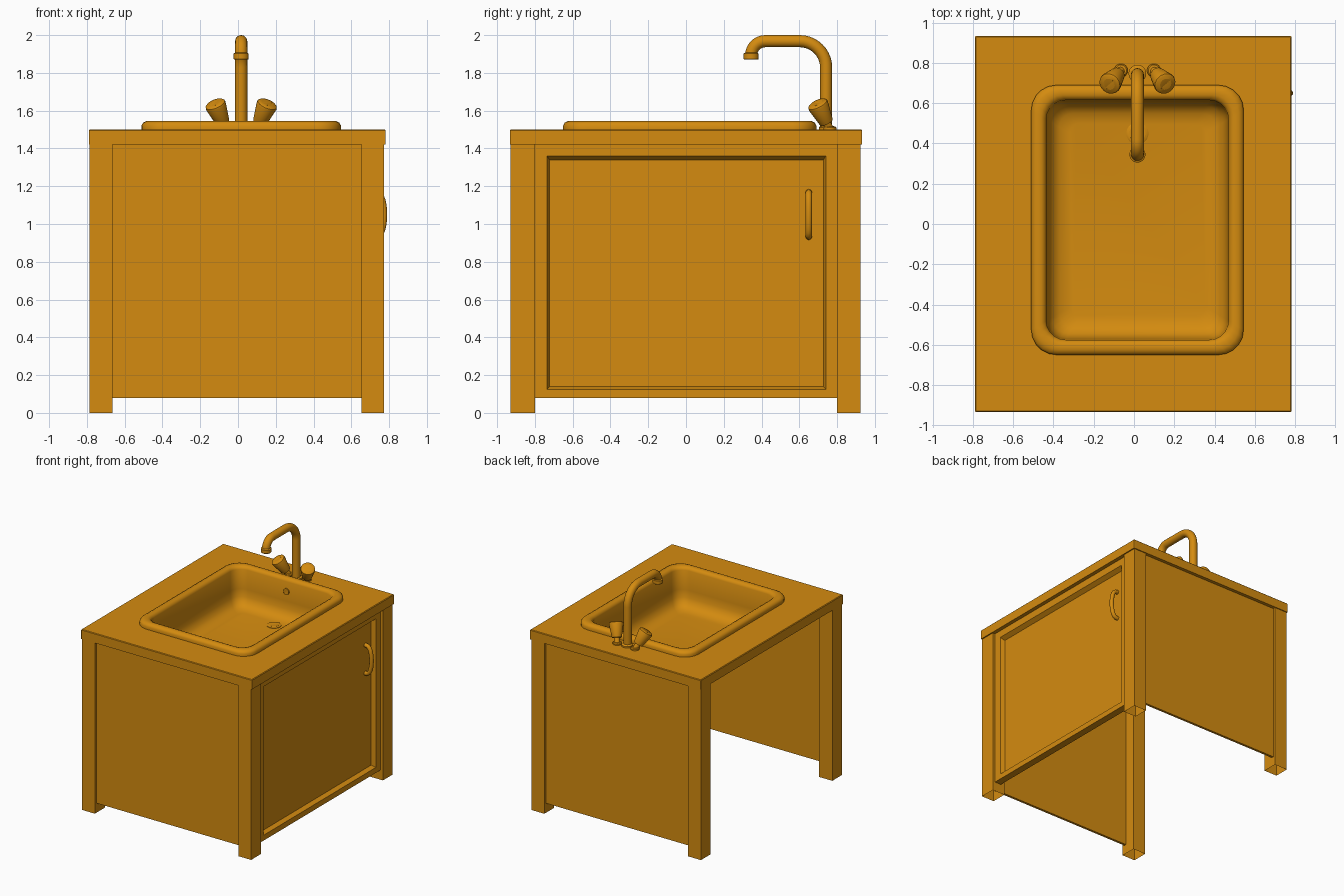
import bpy, bmesh
from math import sin, cos, pi, radians
from mathutils import Vector

cube = bpy.data.objects.get("Cube")
if cube:
    bpy.data.objects.remove(cube, do_unlink=True)

# Single colour
COLOR = (0.66, 0.26, 0.005, 1)
mat = bpy.data.materials.new("amber")
mat.use_nodes = True
mat.diffuse_color = COLOR
bsdf = next(n for n in mat.node_tree.nodes if n.type == 'BSDF_PRINCIPLED')
bsdf.inputs["Base Color"].default_value = COLOR


def finish(name, bm, smooth=False):
    bmesh.ops.recalc_face_normals(bm, faces=bm.faces)
    mesh = bpy.data.meshes.new(name)
    bm.to_mesh(mesh)
    bm.free()
    mesh.materials.append(mat)
    obj = bpy.data.objects.new(name, mesh)
    bpy.context.collection.objects.link(obj)
    if smooth:
        bpy.ops.object.select_all(action='DESELECT')
        obj.select_set(True)
        bpy.context.view_layer.objects.active = obj
        bpy.ops.object.shade_smooth_by_angle(angle=radians(40))
    return obj


def loft(name, rings, loop=False, smooth=False):
    """Skin a list of rings; cap the ends unless the rings form a loop."""
    bm = bmesh.new()
    rows = [[bm.verts.new(p) for p in ring] for ring in rings]
    n = len(rows[0])
    pairs = list(zip(rows, rows[1:]))
    if loop:
        pairs.append((rows[-1], rows[0]))
    else:
        bm.faces.new(rows[0])
        bm.faces.new(rows[-1])
    for a, b in pairs:
        for i in range(n):
            j = (i + 1) % n
            bm.faces.new((a[i], a[j], b[j], b[i]))
    return finish(name, bm, smooth)


def box(name, x0, x1, y0, y1, z0, z1, open_bottom=False):
    bm = bmesh.new()
    bmesh.ops.create_cube(bm, size=1)
    for v in bm.verts:
        v.co = (x1 if v.co.x > 0 else x0, y1 if v.co.y > 0 else y0,
                z1 if v.co.z > 0 else z0)
    if open_bottom:
        low = [f for f in bm.faces if all(v.co.z == z0 for v in f.verts)]
        low = low or [min(bm.faces, key=lambda f: f.calc_center_median().z)]
        bmesh.ops.delete(bm, geom=low, context='FACES_ONLY')
    return finish(name, bm)


def rounded_rect(cx, cy, hx, hy, r, z, steps=5):
    pts = []
    for k, (sx, sy) in enumerate(((1, 1), (-1, 1), (-1, -1), (1, -1))):
        for i in range(steps + 1):
            a = pi / 2 * (k + i / steps)
            pts.append((cx + sx * (hx - r) + r * cos(a),
                        cy + sy * (hy - r) + r * sin(a), z))
    return pts


def sweep(name, path, radii, side, sides=20):
    """Round tube along a planar path; side is the normal of that plane."""
    path = [Vector(p) for p in path]
    side = Vector(side).normalized()
    rings = []
    for i, p in enumerate(path):
        t = path[min(i + 1, len(path) - 1)] - path[max(i - 1, 0)]
        up = t.cross(side).normalized()
        rings.append([p + radii[i] * (side * cos(2 * pi * k / sides) + up * sin(2 * pi * k / sides))
                      for k in range(sides)])
    return loft(name, rings, smooth=True)


def spin(name, base, axis, profile, sides=20):
    """Turned part; profile holds (distance along axis, radius)."""
    axis = Vector(axis).normalized()
    return sweep(name, [Vector(base) + axis * d for d, r in profile],
                 [r for d, r in profile], axis.orthogonal(), sides)


# Legs, hollow and open below
for xn, x0, x1 in (("right", -.785, -.665), ("left", .655, .772)):
    for yn, y0, y1 in (("front", -.93, -.80), ("back", .80, .925)):
        box(f"{yn}_{xn}_leg", x0, x1, y0, y1, 0, 1.42, open_bottom=True)

# Plain panels at front and back, the remaining side stays open
box("front_panel", -.67, .66, -.91, -.89, .08, 1.42)
box("back_panel", -.67, .66, .885, .905, .08, 1.42)


# Door side: frame with a recessed door
def side_ring(x, y0, y1, z0, z1):
    return [(x, y0, z0), (x, y1, z0), (x, y1, z1), (x, y0, z1)]


loft("door_panel", [
    side_ring(.69, -.80, .80, .08, 1.42),
    side_ring(.75, -.80, .80, .08, 1.42),
    side_ring(.75, -.735, .74, .125, 1.36),
    side_ring(.715, -.722, .727, .14, 1.338)])

# Door handle, a bowed bar
bow = [(.71 + .063 * sin(pi * i / 14) ** .6, .65, 1.05 - .118 * cos(pi * i / 14))
       for i in range(15)]
sweep("door_handle", bow, [.017] * 15, (0, 1, 0), 12)

# Basin outline, shared by countertop hole and basin
CX, CY, HX, HY = .017, .02, .5275, .67


def basin_ring(inset, z):
    return rounded_rect(CX, CY, HX - inset, HY - inset, .125 - inset * .4, z)


def top_ring(inset, z):
    return rounded_rect(-.004, 0, .786 - inset, .933 - inset, .004, z)


loft("countertop", [top_ring(0, 1.42), top_ring(0, 1.495), top_ring(.005, 1.5),
                    basin_ring(.035, 1.5), basin_ring(.035, 1.42)], loop=True)

# Basin: outer shell, rolled rim, inner bowl
basin_profile = [
    (.08, 1.17), (.05, 1.19), (.045, 1.5), (0, 1.5), (0, 1.522), (.008, 1.536), (.025, 1.545),
    (.05, 1.545), (.066, 1.537), (.075, 1.52), (.078, 1.36), (.085, 1.30),
    (.105, 1.255), (.14, 1.23), (.19, 1.22)]
loft("basin", [basin_ring(i, z) for i, z in basin_profile], smooth=True)

# Drain and overflow
spin("drain", (.017, .45, 1.21), (0, 0, 1),
     [(0, .055), (.014, .055), (.018, .048), (.019, .04), (.013, .036)], 24)
spin("overflow", (.017, .62, 1.44), (0, -1, 0),
     [(0, .026), (.016, .026), (.02, .02), (.014, .014)], 16)

# Faucet spout: riser, wide bend, straight run, tight bend
FX, FY = .017, .742
path = [(FX, FY, 1.5)]
for i in range(11):
    a = pi / 2 * i / 10
    path.append((FX, FY - .14 + .14 * cos(a), 1.828 + .14 * sin(a)))
for i in range(9):
    a = pi / 2 * i / 8
    path.append((FX, .42 - .075 * sin(a), 1.893 + .075 * cos(a)))
sweep("spout", path, [.032] * len(path), (1, 0, 0))
spin("spout_nozzle", (FX, .345, 1.908), (0, 0, -1),
     [(0, .032), (.006, .04), (.034, .04), (.038, .036)])
spin("spout_base", (FX, FY + .005, 1.5), (0, 0, 1), [(0, .044), (.012, .044), (.02, .032)])

# Tap knobs, leaning outward and forward
for name, s in (("right", -1), ("left", 1)):
    base = (FX + s * .082, .762, 1.5)
    spin(f"{name}_tap_collar", base, (0, 0, 1), [(0, .034), (.01, .034), (.016, .028)])
    spin(f"{name}_tap_knob", base, (s * .058, -.068, .14),
         [(0, .022), (.045, .022), (.047, .037), (.06, .04), (.15, .056),
          (.16, .054), (.166, .046), (.166 + .001, .03), (.163, .024)])
